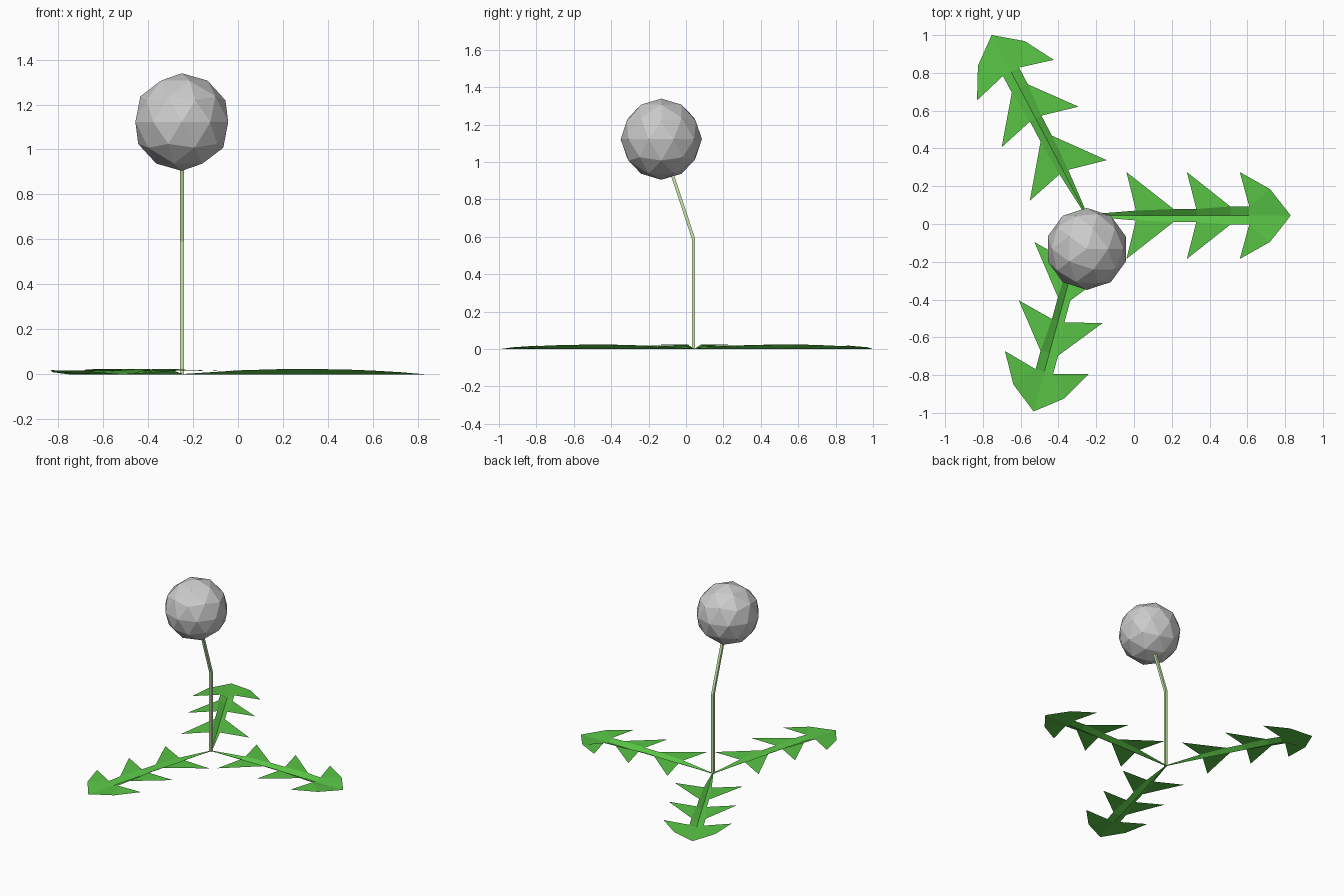
import bpy, bmesh, math
from mathutils import Vector

if "Cube" in bpy.data.objects:
    bpy.data.objects.remove(bpy.data.objects["Cube"])

BASE = Vector((-0.25, 0.045, 0.0))


def material(name, color):
    m = bpy.data.materials.new(name)
    m.diffuse_color = (*color, 1)
    m.use_nodes = True
    m.node_tree.nodes["Principled BSDF"].inputs["Base Color"].default_value = m.diffuse_color
    return m


def mesh_object(name, bm, mat=None):
    me = bpy.data.meshes.new(name)
    bm.to_mesh(me)
    bm.free()
    ob = bpy.data.objects.new(name, me)
    bpy.context.collection.objects.link(ob)
    if mat:
        me.materials.append(mat)
    return ob


leaf_green = material("leaf_green", (0.1, 0.55, 0.06))
stem_green = material("stem_green", (0.6, 0.8, 0.42))

# Leaf sections: inner shaft start, barb tip, shaft end (distance along, half width)
SHAFT = [(0.0, 0.005), (0.26, 0.026), (0.46, 0.034), (0.58, 0.034),
         (0.76, 0.048), (0.86, 0.048)]
BARBS = [((0.26, 0.026), (0.21, 0.23), (0.46, 0.034)),
         ((0.58, 0.034), (0.53, 0.23), (0.76, 0.048))]
LENGTH = 1.08


def arch(u):
    return 0.024 * math.sin(math.pi * min(1, max(0, u / LENGTH))) ** 0.8 if 0 < u < LENGTH else 0.001


def make_leaf(name, angle, length):
    bm = bmesh.new()
    k = length / LENGTH
    d = Vector((math.cos(angle), math.sin(angle), 0))
    n = Vector((-d.y, d.x, 0))
    verts = {}

    def vert(u, v):
        key = (u, v)
        if key not in verts:
            z = arch(u) if v else 0.0
            verts[key] = bm.verts.new(BASE + d * u * k + n * v + Vector((0, 0, z)))
        return verts[key]

    for s in (1, -1):
        def face(*pts):
            pts = pts if s > 0 else pts[::-1]
            bm.faces.new([vert(u, v * s) for u, v in pts])
        # Creased central shaft
        for a, b in zip(SHAFT, SHAFT[1:]):
            face((a[0], 0), (b[0], 0), b, a)
        # Backward-pointing teeth
        for a, tip, b in BARBS:
            face(a, b, tip)
        # Broad leaf end
        face((0.86, 0), (LENGTH, 0), (0.97, 0.14), (0.86, 0.048))
        face((0.86, 0.048), (0.97, 0.14), (0.81, 0.23))
    return mesh_object(name, bm, leaf_green)


make_leaf("leaf_right", 0.0, 1.08)
make_leaf("leaf_back", math.radians(117.8), 1.08)
make_leaf("leaf_front", math.radians(254.8), 1.075)

# Bent square stem
bm = bmesh.new()
rings = []
for y, z in ((0.04, 0.0), (0.04, 0.59), (-0.115, 1.06)):
    rings.append([bm.verts.new((-0.25 + 0.009 * a, y + 0.009 * b, z))
                  for a, b in ((-1, -1), (1, -1), (1, 1), (-1, 1))])
for lo, hi in zip(rings, rings[1:]):
    for i in range(4):
        j = (i + 1) % 4
        bm.faces.new((lo[i], lo[j], hi[j], hi[i]))
bm.faces.new(rings[0][::-1])
bm.faces.new(rings[-1])
mesh_object("stem", bm, stem_green)

# Faceted seed head
bpy.ops.mesh.primitive_ico_sphere_add(subdivisions=2, radius=0.217,
                                      location=(-0.25, -0.132, 1.122))
bpy.context.object.name = "seed_head"
